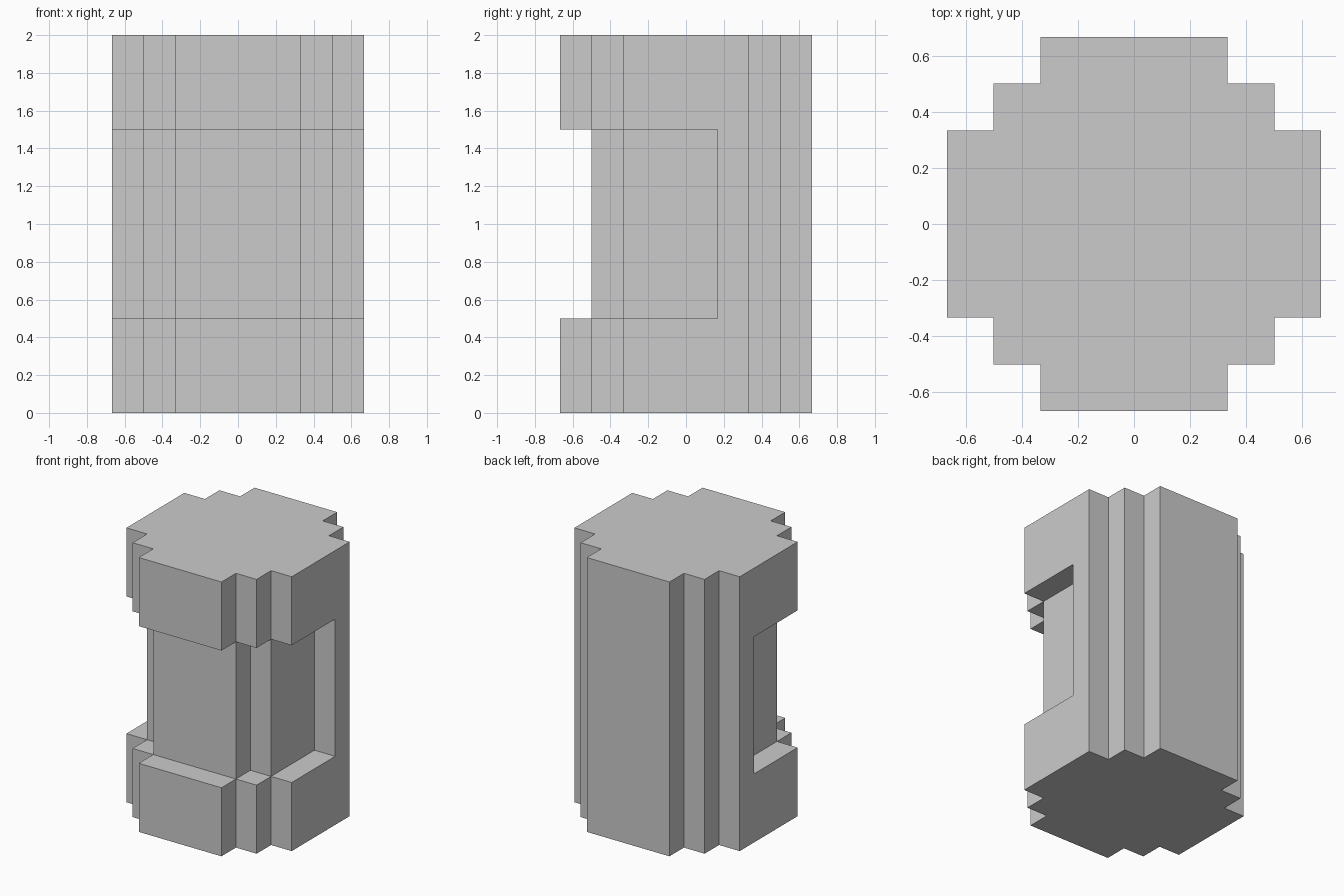
import bpy, bmesh

if "Cube" in bpy.data.objects:
    bpy.data.objects.remove(bpy.data.objects["Cube"])

U = 1 / 6  # step size of the blocky outline


def mirrored(half):
    """Close a right-hand half outline (front to back) by mirroring it in x."""
    return [(x * U, y * U) for x, y in half + [(-x, y) for x, y in reversed(half)]]


# Right halves of the outlines: full section and front-recessed middle section
back = [(4, 1), (4, 2), (3, 2), (3, 3), (2, 3), (2, 4)]
full = mirrored([(2, -4), (2, -3), (3, -3), (3, -2), (4, -2)] + back)
recessed = mirrored([(2, -3), (2, -2), (3, -2), (3, 1)] + back)

bm = bmesh.new()


def face(points):
    bm.faces.new([bm.verts.new(p) for p in points])


def walls(outline, z0, z1):
    for (ax, ay), (bx, by) in zip(outline, outline[1:] + outline[:1]):
        face([(ax, ay, z0), (bx, by, z0), (bx, by, z1), (ax, ay, z1)])


def ledge(x0, x1, y0, y1, z):
    face([(x * U, y * U, z) for x, y in ((x0, y0), (x1, y0), (x1, y1), (x0, y1))])


# Base band, recessed middle, top band
walls(full, 0, 0.5)
walls(recessed, 0.5, 1.5)
walls(full, 1.5, 2)

# Top and bottom caps
for z in (0, 2):
    face([(x, y, z) for x, y in full])

# Ledges below and above the recess
for z in (0.5, 1.5):
    ledge(-2, 2, -4, -3, z)
    for s in (-1, 1):
        ledge(2 * s, 3 * s, -3, -2, z)
        ledge(3 * s, 4 * s, -2, 1, z)

# Weld, orient, and merge the flat seams
bmesh.ops.remove_doubles(bm, verts=bm.verts, dist=1e-4)
bmesh.ops.recalc_face_normals(bm, faces=bm.faces)
bmesh.ops.dissolve_limit(bm, angle_limit=0.01, verts=bm.verts, edges=bm.edges)

mesh = bpy.data.meshes.new("stepped_pillar")
bm.to_mesh(mesh)
bm.free()
bpy.context.collection.objects.link(bpy.data.objects.new("stepped_pillar", mesh))
